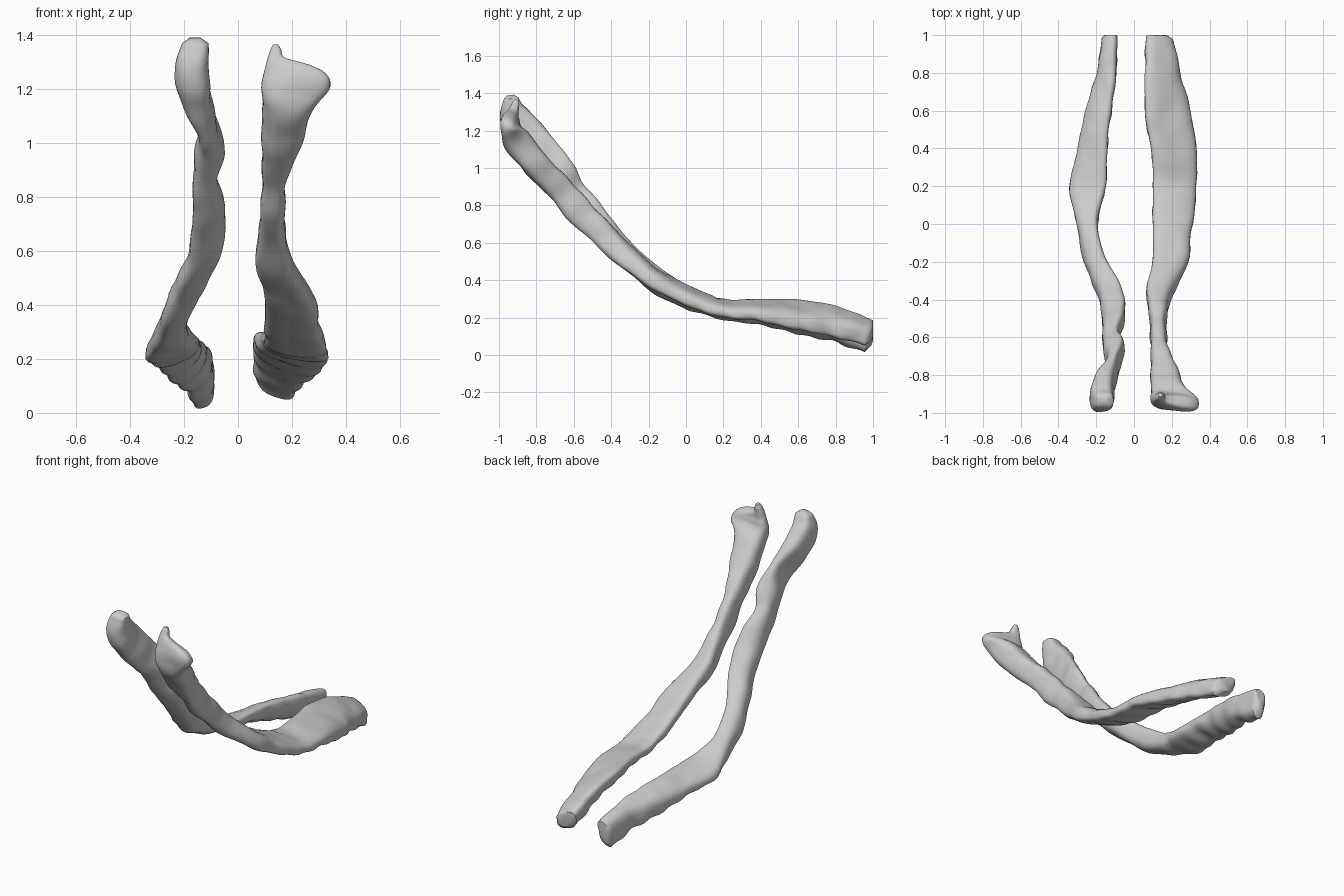
import bpy, bmesh, math
from mathutils import Vector, noise

cube = bpy.data.objects.get("Cube")
if cube:
    bpy.data.objects.remove(cube, do_unlink=True)

grey = bpy.data.materials.new("plain light grey")
grey.use_nodes = True
colour = (0.6, 0.6, 0.6, 1)
grey.diffuse_color = colour
grey.node_tree.nodes["Principled BSDF"].inputs["Base Color"].default_value = colour

SIDES = 32
STEPS = 8
END_SCALES = (0.5, 0.85)


def smooth_stations(stations):
    """Catmull-Rom interpolation of every column of the station list."""
    rows = [Vector(s) for s in stations]
    padded = [rows[0] * 2 - rows[1]] + rows + [rows[-1] * 2 - rows[-2]]
    result = []
    for a, b, c, d in zip(padded, padded[1:], padded[2:], padded[3:]):
        for step in range(STEPS):
            t = step / STEPS
            result.append(b + (c - a) * (t / 2)
                          + (a * 2 - b * 5 + c * 4 - d) * (t * t / 2)
                          + (b * 3 - a - c * 3 + d) * (t ** 3 / 2))
    return result + [rows[-1]]


def rounded_power(value, power):
    return math.copysign(abs(value) ** power, value)


def path_direction(rows, at):
    before, after = rows[max(at - 2, 0)], rows[min(at + 2, len(rows) - 1)]
    return Vector((0, after[0] - before[0], after[1] - before[1])).normalized()


def section_ring(bm, row, along, scale, push, seed):
    """One lumpy rounded slab section, square to the path; a positive slope lifts the +x side."""
    y, z, x_min, x_max, thick, slope = row
    normal = Vector((0, along.z, -along.y))
    centre = Vector(((x_min + x_max) / 2, y, z)) + along * push
    ring = []
    for side in range(SIDES):
        angle = math.tau * side / SIDES
        across = rounded_power(math.cos(angle), 0.7) * (x_max - x_min) / 2
        up = rounded_power(math.sin(angle), 0.7) * thick / 2 + across * slope
        point = centre + Vector((across * scale, 0, 0)) + normal * up * scale
        # Irregular lumps everywhere, soft cross ridges on the rear underside
        lump = noise.noise(point * 9 + Vector((seed, 0, 0))) * min(thick / 10, 0.012)
        ridge = math.sin(y * 45 + across * 14) * 0.004 if y > 0 and math.sin(angle) < 0 else 0
        point += (point - centre).normalized() * (lump + ridge)
        # Flat rear ends and the level top of the rear half
        point.y = min(max(point.y, -1), 1)
        if y > 0.15:
            point.z = min(point.z, 0.305)
        point.z = max(point.z, 0)
        ring.append(bm.verts.new(point))
    return ring


def build_strand(name, stations, seed):
    """Loft along the path; station = y, z, x min, x max, thickness, slope."""
    rows = smooth_stations(stations)
    first, last = path_direction(rows, 0), path_direction(rows, len(rows) - 1)
    bm = bmesh.new()
    rings = [section_ring(bm, rows[0], first, s, (s - 1) * 0.05, seed) for s in END_SCALES]
    rings += [section_ring(bm, row, path_direction(rows, at), 1, 0, seed)
              for at, row in enumerate(rows)]
    rings += [section_ring(bm, rows[-1], last, s, (1 - s) * 0.04, seed)
              for s in reversed(END_SCALES)]
    for one, two in zip(rings, rings[1:]):
        for i in range(SIDES):
            j = (i + 1) % SIDES
            bm.faces.new((one[i], one[j], two[j], two[i]))
    bm.faces.new(rings[0])
    bm.faces.new(reversed(rings[-1]))
    bmesh.ops.recalc_face_normals(bm, faces=bm.faces)
    mesh = bpy.data.meshes.new(name)
    bm.to_mesh(mesh)
    bm.free()
    mesh.materials.append(grey)
    obj = bpy.data.objects.new(name, mesh)
    bpy.context.collection.objects.link(obj)
    bpy.ops.object.select_all(action="DESELECT")
    obj.select_set(True)
    bpy.context.view_layer.objects.active = obj
    bpy.ops.object.shade_smooth_by_angle(angle=math.radians(50))


# Thin strand on the model's right, its inner edge riding higher
build_strand("right_strand", [
    (0.98, 0.10, -0.17, -0.09, 0.16, 0.4),
    (0.8, 0.15, -0.20, -0.09, 0.15, 0.4),
    (0.6, 0.19, -0.26, -0.12, 0.12, 0.5),
    (0.4, 0.22, -0.30, -0.14, 0.09, 0.4),
    (0.2, 0.24, -0.34, -0.15, 0.08, 0.25),
    (0, 0.31, -0.30, -0.19, 0.11, 0.25),
    (-0.2, 0.43, -0.26, -0.15, 0.12, 0.25),
    (-0.36, 0.58, -0.19, -0.06, 0.12, 0.4),
    (-0.5, 0.74, -0.17, -0.05, 0.13, 0.4),
    (-0.6, 0.86, -0.17, -0.08, 0.14, 0.4),
    (-0.68, 0.98, -0.16, -0.05, 0.17, 0.4),
    (-0.76, 1.07, -0.15, -0.08, 0.19, 0.2),
    (-0.86, 1.19, -0.22, -0.10, 0.19, 0),
    (-0.92, 1.29, -0.23, -0.11, 0.16, 0),
    (-0.935, 1.37, -0.21, -0.11, 0.09, 0),
], 3)

# Broad strand on the model's left, sloping outward, its front end drawn up into a small nub
build_strand("left_strand", [
    (0.98, 0.12, 0.06, 0.21, 0.12, -0.4),
    (0.8, 0.175, 0.06, 0.25, 0.12, -0.45),
    (0.6, 0.215, 0.06, 0.30, 0.11, -0.4),
    (0.4, 0.24, 0.09, 0.33, 0.09, -0.25),
    (0.2, 0.25, 0.10, 0.33, 0.08, -0.2),
    (0, 0.32, 0.10, 0.31, 0.09, -0.2),
    (-0.2, 0.43, 0.10, 0.28, 0.10, -0.2),
    (-0.36, 0.57, 0.06, 0.20, 0.12, -0.2),
    (-0.5, 0.70, 0.08, 0.17, 0.14, -0.1),
    (-0.65, 0.86, 0.09, 0.18, 0.15, 0),
    (-0.8, 1.02, 0.09, 0.24, 0.15, 0),
    (-0.9, 1.14, 0.09, 0.28, 0.15, 0),
    (-0.935, 1.21, 0.09, 0.34, 0.11, -0.1),
    (-0.935, 1.265, 0.10, 0.31, 0.08, -0.15),
    (-0.92, 1.31, 0.11, 0.18, 0.05, -0.1),
    (-0.91, 1.345, 0.12, 0.16, 0.04, 0),
], 8)
